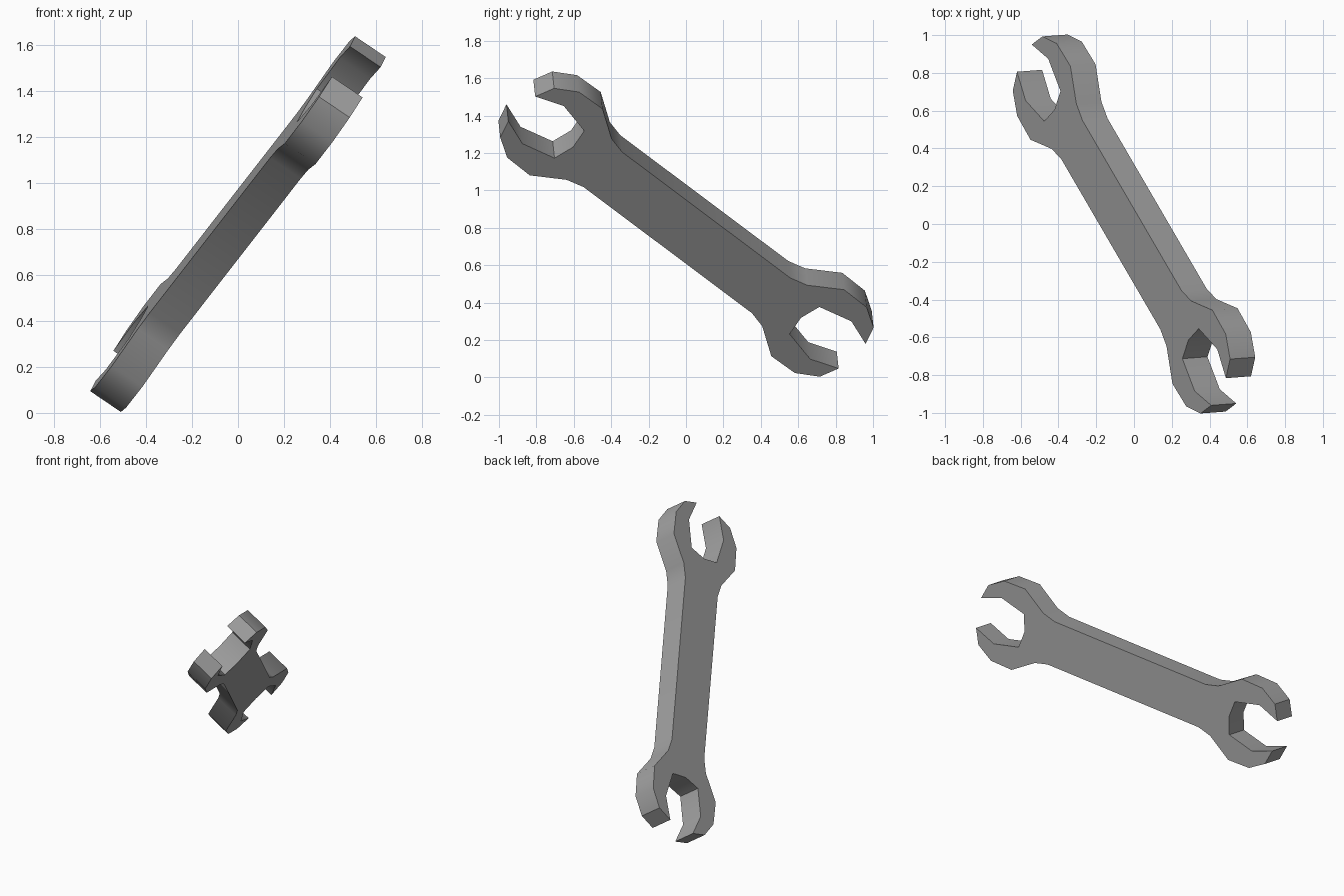
import bpy, bmesh
from mathutils import Matrix, Vector

if "Cube" in bpy.data.objects:
    bpy.data.objects.remove(bpy.data.objects["Cube"])

THICKNESS = 0.161

# Quarter outline: handle edge, neck, jaw outside, jaw tip, jaw opening
quarter = [(0.62, 0.15), (0.72, 0.175), (0.89, 0.284), (1.06, 0.28),
           (1.177, 0.21), (1.217, 0.105), (1.06, 0.161), (0.866, 0.116)]

# Mirror across the length for one head, then turn it half round for the other
head = quarter + [(0.84, 0.0)] + [(u, -v) for u, v in reversed(quarter)]
outline = head + [(-u, -v) for u, v in head]

# Wrench body: extruded outline
bm = bmesh.new()
base = bm.faces.new([bm.verts.new((u, v, -THICKNESS / 2)) for u, v in outline])
ext = bmesh.ops.extrude_face_region(bm, geom=[base], use_keep_orig=True)
top = [g for g in ext["geom"] if isinstance(g, bmesh.types.BMVert)]
bmesh.ops.translate(bm, verts=top, vec=(0, 0, THICKNESS))
bmesh.ops.recalc_face_normals(bm, faces=bm.faces[:])
mesh = bpy.data.meshes.new("wrench")
bm.to_mesh(mesh)
bm.free()

steel = bpy.data.materials.new("steel grey")
steel.diffuse_color = (0.35, 0.35, 0.35, 1)
steel.use_nodes = True
steel.node_tree.nodes["Principled BSDF"].inputs["Base Color"].default_value = steel.diffuse_color
mesh.materials.append(steel)

wrench = bpy.data.objects.new("wrench", mesh)
bpy.context.collection.objects.link(wrench)

# Tilt: handle direction and flat-side normal
n = Vector((0.827, 0.062, -0.56)).normalized()
u = Vector((-0.42, 0.726, -0.545))
u = (u - n * u.dot(n)).normalized()
v = n.cross(u)
turn = Matrix((u, v, n)).transposed().to_4x4()
wrench.matrix_world = Matrix.Translation((0, 0, 0.82)) @ turn

# Smooth curved rims, crisp outer edges
bpy.context.view_layer.objects.active = wrench
wrench.select_set(True)
bpy.ops.object.shade_smooth_by_angle(angle=0.61)
